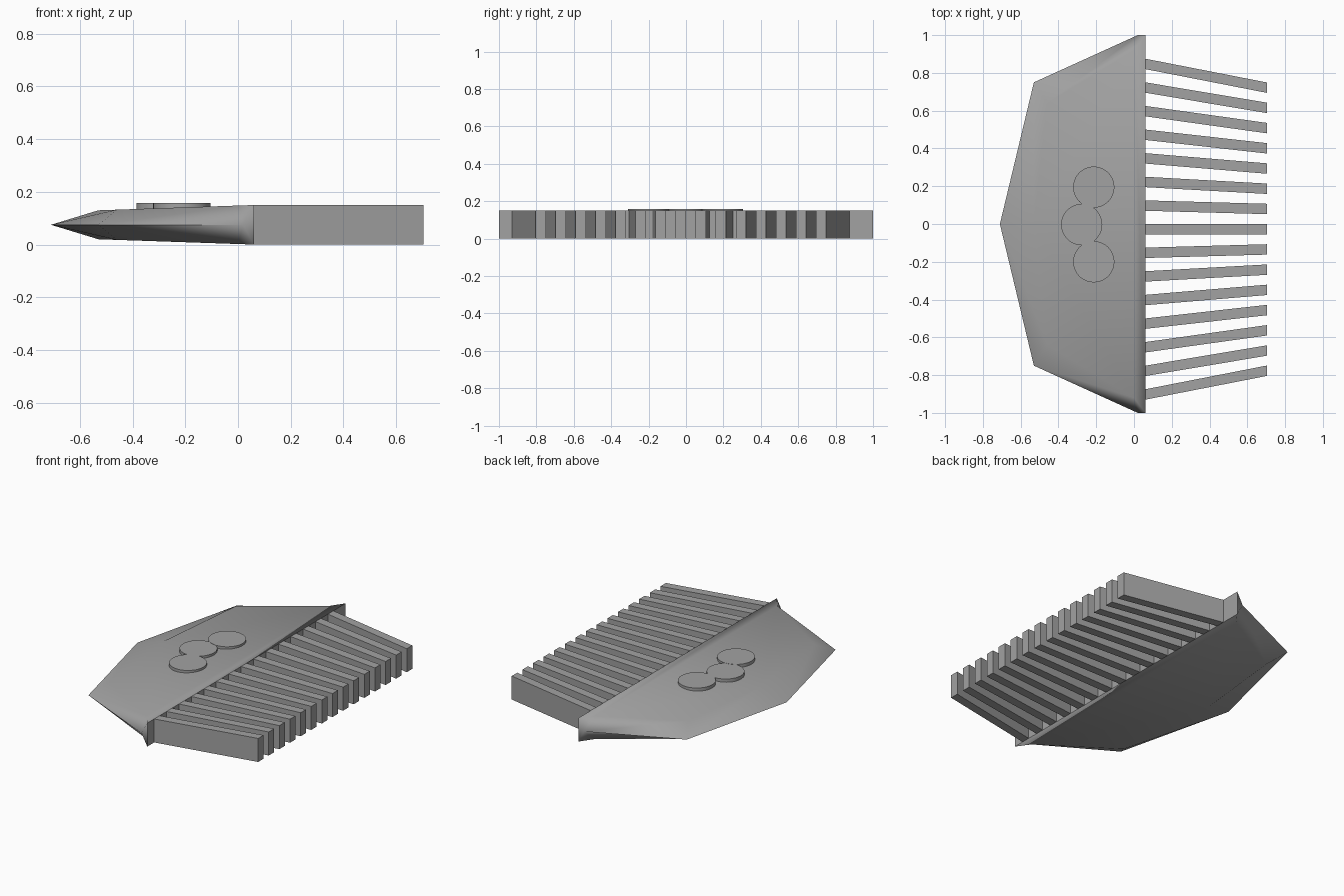
import bpy, bmesh, math

cube = bpy.data.objects.get("Cube")
if cube:
    bpy.data.objects.remove(cube)

grey = bpy.data.materials.new("plain grey")
grey.use_nodes = True
COLOUR = (0.36, 0.36, 0.36, 1)
grey.diffuse_color = COLOUR
grey.node_tree.nodes["Principled BSDF"].inputs["Base Color"].default_value = COLOUR

THICK = 0.15
MID = THICK / 2


def add_object(name, bm):
    bmesh.ops.recalc_face_normals(bm, faces=bm.faces)
    mesh = bpy.data.meshes.new(name)
    bm.to_mesh(mesh)
    bm.free()
    mesh.materials.append(grey)
    obj = bpy.data.objects.new(name, mesh)
    bpy.context.collection.objects.link(obj)
    return obj


def smooth(obj, degrees):
    bpy.ops.object.select_all(action='DESELECT')
    obj.select_set(True)
    bpy.context.view_layer.objects.active = obj
    bpy.ops.object.shade_smooth_by_angle(angle=math.radians(degrees))


# Handle: a sharp middle rim, sloping in to a flat plate above and below
RIM = [(0.02, 1), (-0.53, 0.75), (-0.71, 0), (-0.53, -0.75), (0.02, -1)]
PLATE = [(0.0, 0.92), (-0.46, 0.64), (-0.53, 0), (-0.46, -0.64), (0.0, -0.92)]
BACK = 0.06
bm = bmesh.new()
rim = [bm.verts.new((x, y, MID)) for x, y in RIM]
corners = []
for side in (1, -1):
    plate = [bm.verts.new((x, y, MID + side * (0.073 + 0.034 * x))) for x, y in PLATE]
    left, right = [bm.verts.new((BACK, y, MID + side * MID)) for y in (1, -1)]
    corners.append((left, right))
    for i in range(len(rim) - 1):
        bm.faces.new((rim[i], rim[i + 1], plate[i + 1], plate[i]))
    bm.faces.new((left, rim[0], plate[0]))
    bm.faces.new((right, plate[-1], rim[-1]))
    bm.faces.new([left] + plate + [right])
(top_l, top_r), (low_l, low_r) = corners
bm.faces.new((top_l, top_r, low_r, low_l))
bm.faces.new((top_l, low_l, rim[0]))
bm.faces.new((top_r, rim[-1], low_r))
smooth(add_object("handle", bm), 80)

# Teeth: straight bars that draw together towards their tips
TIP, WIDTH = 0.705, 0.055
for k in range(-7, 8):
    root, tip = 0.125 * k, 0.107 * k
    bm = bmesh.new()
    outline = [(BACK, root), (BACK, root - WIDTH), (TIP, tip - WIDTH), (TIP, tip)]
    face = bm.faces.new([bm.verts.new((x, y, 0)) for x, y in outline])
    ext = bmesh.ops.extrude_face_region(bm, geom=[face])
    top = [v for v in ext["geom"] if isinstance(v, bmesh.types.BMVert)]
    bmesh.ops.translate(bm, vec=(0, 0, THICK), verts=top)
    add_object(f"tooth_{k + 8}", bm)

# Three overlapping raised discs on the handle
for name, x, y, top in (("left_disc", -0.213, 0.195, 0.158),
                        ("middle_disc", -0.277, -0.003, 0.157),
                        ("right_disc", -0.213, -0.2, 0.158)):
    bm = bmesh.new()
    bmesh.ops.create_cone(bm, cap_ends=True, segments=48, radius1=0.109,
                          radius2=0.109, depth=0.03)
    bmesh.ops.translate(bm, vec=(x, y, top - 0.015), verts=bm.verts)
    smooth(add_object(name, bm), 30)
